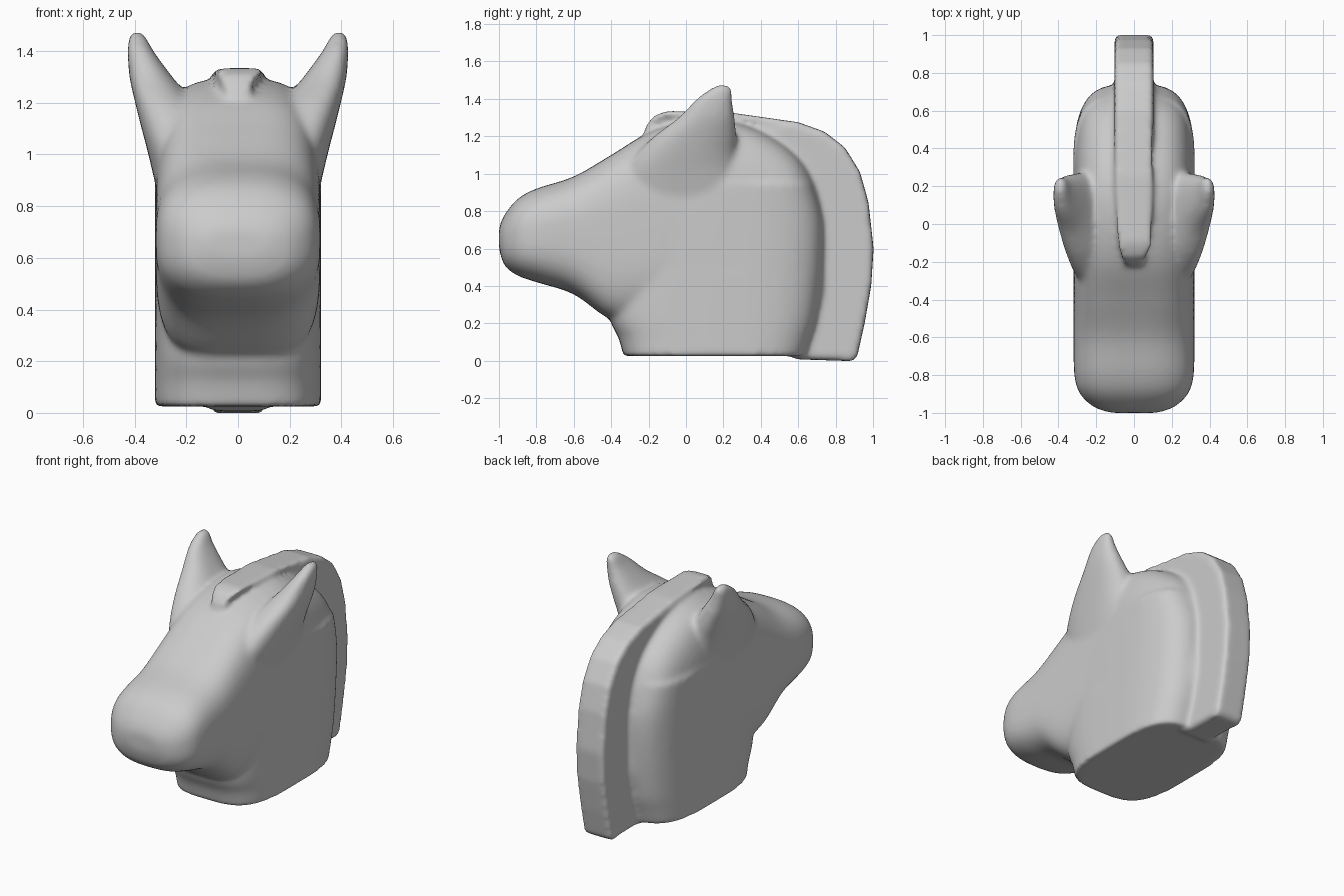
import bpy, bmesh
from math import cos, sin, pi, copysign

if "Cube" in bpy.data.objects:
    bpy.data.objects.remove(bpy.data.objects["Cube"])

bm = bmesh.new()


def spline(rows, steps=5):
    """Catmull-Rom interpolation through rows of numbers."""
    out = []
    for i in range(len(rows) - 1):
        p0, p1 = rows[max(i - 1, 0)], rows[i]
        p2, p3 = rows[i + 1], rows[min(i + 2, len(rows) - 1)]
        for k in range(steps):
            t = k / steps
            out.append([0.5 * (2 * b + (c - a) * t + (2 * a - 5 * b + 4 * c - d) * t * t
                               + (3 * b - a - 3 * c + d) * t ** 3)
                        for a, b, c, d in zip(p0, p1, p2, p3)])
    return out + [list(rows[-1])]


def oval(power, count=48):
    """Unit superellipse."""
    for i in range(count):
        c, s = cos(2 * pi * i / count), sin(2 * pi * i / count)
        yield (copysign(abs(c) ** (2 / power), c), copysign(abs(s) ** (2 / power), s))


def loft(rings):
    """Closed skin over rings of points."""
    rings = [[bm.verts.new(p) for p in ring] for ring in rings]
    n = len(rings[0])
    for a, b in zip(rings, rings[1:]):
        for i in range(n):
            j = (i + 1) % n
            bm.faces.new((a[i], a[j], b[j], b[i]))
    bm.faces.new(rings[0][::-1])
    bm.faces.new(rings[-1])


# Head, sliced front to back: y, bottom z, top z, half width, squareness
head = [(-1.0, .60, .71, .12, 2.6), (-.97, .51, .78, .21, 2.6), (-.9, .455, .865, .285, 2.7),
        (-.8, .42, .92, .316, 2.8), (-.6, .355, .985, .32, 3), (-.4, .22, 1.10, .32, 3.5),
        (-.2, .2, 1.22, .32, 3.5), (0, .2, 1.28, .32, 3.5), (.2, .2, 1.29, .32, 3.5),
        (.4, .2, 1.23, .315, 3.3), (.58, .2, 1.11, .29, 3.2), (.68, .2, .97, .22, 3),
        (.73, .3, .82, .13, 3)]
loft([[(u * w, y, (lo + hi) / 2 + v * (hi - lo) / 2) for u, v in oval(p)]
      for y, lo, hi, w, p in spline(head)])

# Neck, sliced bottom to top: z, front y, back y
neck = [(.025, -.335, .64), (.12, -.36, .67), (.24, -.41, .705), (.5, -.42, .735),
        (.75, -.35, .735), (.95, -.15, .68)]
loft([[(u * .322, (f + b) / 2 + v * (b - f) / 2, z) for u, v in oval(3.5)]
      for z, f, b in spline(neck)])

# Ears growing out of the temples: z, centre x, centre y, half width, half depth
ear = [(.8, .19, 0, .11, .36), (1.0, .22, -.02, .127, .31), (1.1, .245, .0, .128, .27),
       (1.2, .285, .05, .113, .22), (1.3, .337, .11, .083, .15), (1.4, .377, .152, .05, .095),
       (1.45, .388, .185, .034, .06), (1.475, .392, .195, .016, .03)]
for side in (-1, 1):
    loft([[(side * (x + u * a), y + v * b, z) for u, v in oval(2.4)]
          for z, x, y, a, b in spline(ear)])

# Mane: a side profile given thickness, narrowing at the forelock
mane = [(-.235, 1.19), (-.21, 1.26), (-.17, 1.31), (-.1, 1.335), (.25, 1.325), (.6, 1.275),
        (.74, 1.225), (.85, 1.14), (.93, 1.01), (.975, .85), (1.003, .6), (.99, .4),
        (.955, .2), (.915, .02), (.89, -.002), (.58, .008), (.55, .9), (.2, 1.1), (-.05, 1.1)]
loft([[(s * .103 * min(1, max(.1, (y + .24) / .14) ** .5), y, z) for y, z in mane]
      for s in (-1, 0, 1)])

bmesh.ops.recalc_face_normals(bm, faces=bm.faces)
mesh = bpy.data.meshes.new("horse_head")
bm.to_mesh(mesh)
bm.free()
obj = bpy.data.objects.new("horse_head", mesh)
bpy.context.collection.objects.link(obj)

# Fuse the parts and soften the joins
fuse = obj.modifiers.new("fuse", 'REMESH')
fuse.mode = 'VOXEL'
fuse.voxel_size = .015
fuse.use_smooth_shade = True
soft = obj.modifiers.new("soften", 'SMOOTH')
soft.factor = .5
soft.iterations = 12
